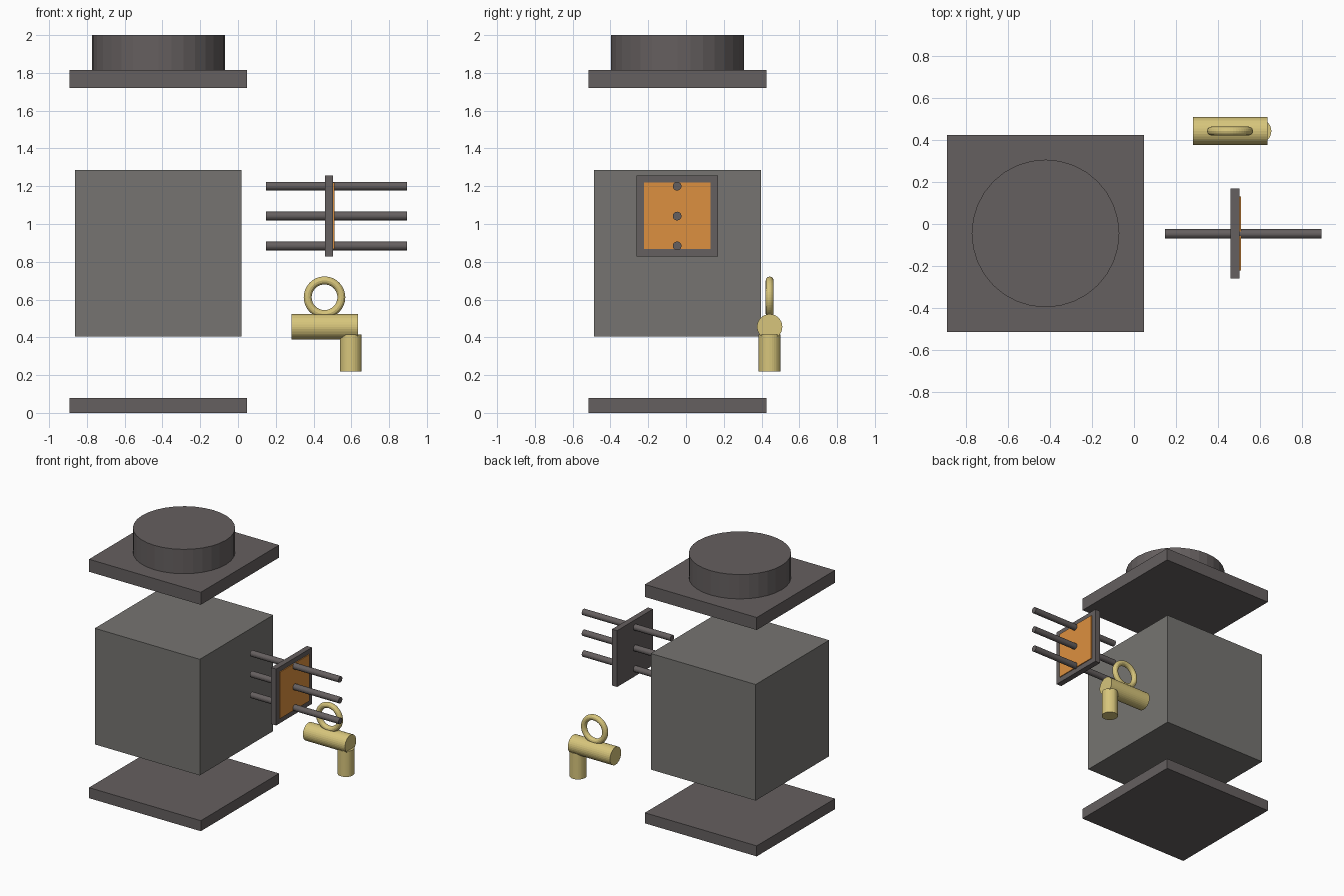
import bpy
from math import pi

if "Cube" in bpy.data.objects:
    bpy.data.objects.remove(bpy.data.objects["Cube"])


def material(name, rgb):
    m = bpy.data.materials.new(name)
    m.diffuse_color = (*rgb, 1)
    m.use_nodes = True
    m.node_tree.nodes["Principled BSDF"].inputs["Base Color"].default_value = m.diffuse_color
    return m


IRON = material("dark_iron", (0.13, 0.115, 0.115))
STEEL = material("grey_steel", (0.18, 0.175, 0.165))
ORANGE = material("orange_panel", (0.72, 0.28, 0.05))
BRASS = material("brass", (0.68, 0.56, 0.2))


def finish(name, mat):
    ob = bpy.context.object
    ob.name = ob.data.name = name
    ob.data.materials.append(mat)
    return ob


def box(name, lo, hi, mat):
    mid = [(a + b) / 2 for a, b in zip(lo, hi)]
    bpy.ops.mesh.primitive_cube_add(size=1, location=mid)
    ob = finish(name, mat)
    ob.scale = [b - a for a, b in zip(lo, hi)]
    bpy.ops.object.transform_apply(location=False, rotation=False, scale=True)


def rod(name, loc, radius, length, mat, along_x=False):
    bpy.ops.mesh.primitive_cylinder_add(
        vertices=32, radius=radius, depth=length, location=loc,
        rotation=(0, pi / 2 if along_x else 0, 0))
    finish(name, mat)


CX, CY = -0.422, -0.045

# Base plate, square tank and lid with its round cap
for name, half, z0, z1, mat in (
        ("base_plate", 0.47, 0, 0.08, IRON),
        ("tank_body", 0.441, 0.405, 1.287, STEEL),
        ("lid_plate", 0.47, 1.72, 1.815, IRON)):
    box(name, (CX - half, CY - half, z0), (CX + half, CY + half, z1), mat)
rod("lid_cap", (CX, CY, 1.9075), 0.352, 0.185, IRON)

# Door with glowing panel and three horizontal bars through it
box("door_frame", (0.46, -0.261, 0.828), (0.503, 0.17, 1.256), IRON)
box("door_panel", (0.49, -0.222, 0.867), (0.51, 0.13, 1.22), ORANGE)
for i, z in enumerate((0.884, 1.042, 1.2)):
    rod(f"door_bar_{i + 1}", (0.521, -0.047, z), 0.023, 0.745, IRON, True)

# Tap: pipe, spout and ring handle
TY = 0.443
rod("tap_pipe", (0.459, TY, 0.456), 0.067, 0.354, BRASS, True)
rod("tap_spout", (0.597, TY, 0.3175), 0.058, 0.195, BRASS)
bpy.ops.mesh.primitive_torus_add(
    location=(0.458, TY, 0.612), rotation=(pi / 2, 0, 0),
    major_radius=0.089, minor_radius=0.021,
    major_segments=48, minor_segments=12)
finish("tap_handle", BRASS)
